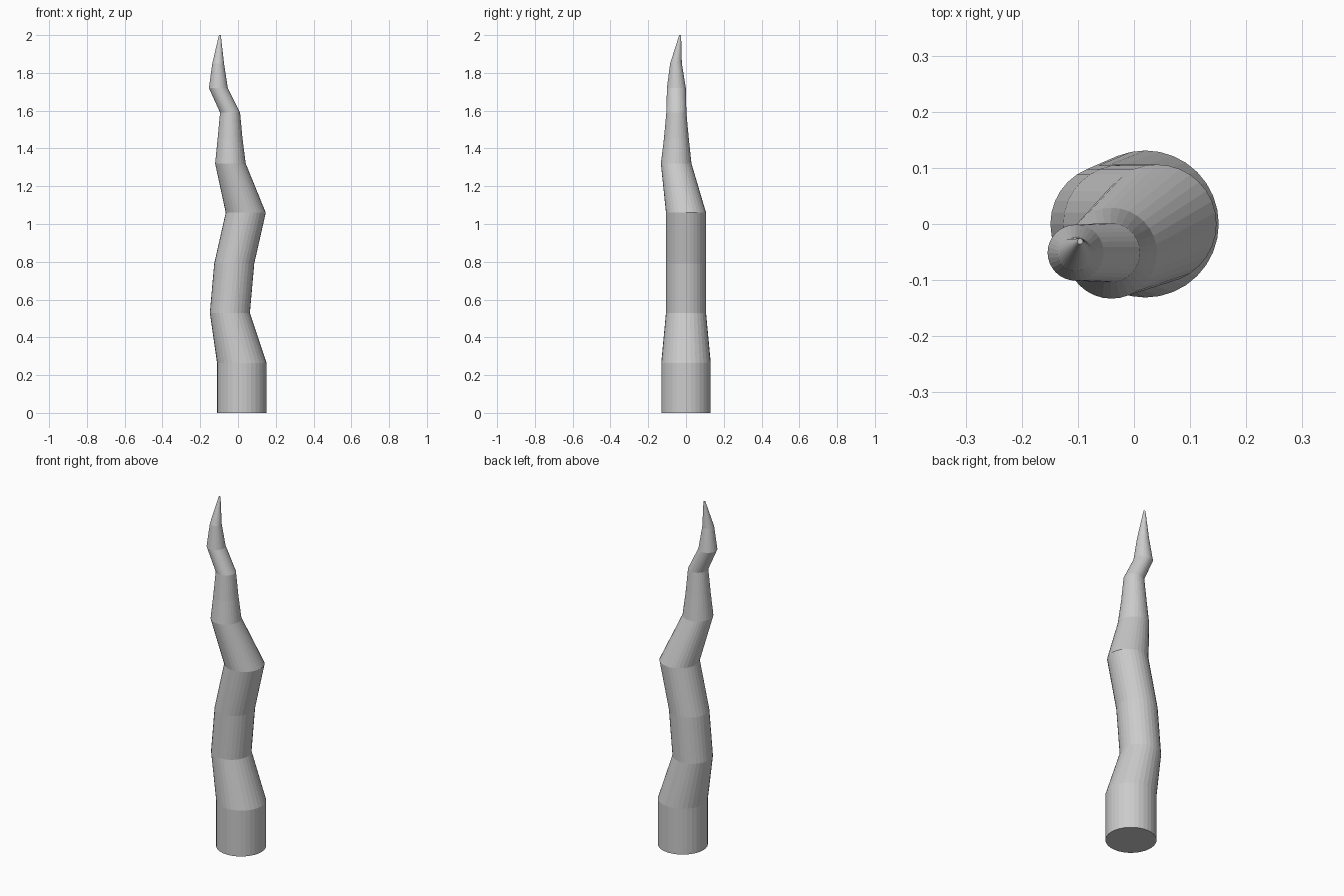
import bpy, bmesh, math

if "Cube" in bpy.data.objects:
    bpy.data.objects.remove(bpy.data.objects["Cube"])

SIDES = 32
# Rings of the twisting horn: centre x, centre y, height, radius
RINGS = [
    (0.020, 0.000, 0.000, 0.131),
    (0.020, 0.000, 0.265, 0.131),
    (-0.043, 0.000, 0.530, 0.106),
    (-0.020, 0.000, 0.790, 0.106),
    (0.041, 0.000, 1.060, 0.106),
    (-0.040, -0.052, 1.320, 0.081),
    (-0.042, -0.051, 1.450, 0.066),
    (-0.042, -0.051, 1.590, 0.053),
    (-0.104, -0.051, 1.720, 0.050),
    (-0.105, -0.053, 1.850, 0.031),
    (-0.096, -0.031, 2.000, 0.005),
]

grey = bpy.data.materials.new("plain grey")
grey.diffuse_color = (0.6, 0.6, 0.6, 1.0)
grey.use_nodes = True
grey.node_tree.nodes["Principled BSDF"].inputs["Base Color"].default_value = grey.diffuse_color

# Stack the level rings and bridge each pair with quads
bm = bmesh.new()
loops = []
for cx, cy, z, r in RINGS:
    loops.append([bm.verts.new((cx + r * math.cos(math.tau * i / SIDES),
                                cy + r * math.sin(math.tau * i / SIDES), z))
                  for i in range(SIDES)])
for low, high in zip(loops, loops[1:]):
    for i in range(SIDES):
        j = (i + 1) % SIDES
        bm.faces.new((low[i], low[j], high[j], high[i]))

# Base and tip caps
bm.faces.new(loops[0][::-1])
bm.faces.new(loops[-1])

mesh = bpy.data.meshes.new("twisted_horn")
bm.to_mesh(mesh)
bm.free()
mesh.materials.append(grey)
horn = bpy.data.objects.new("twisted_horn", mesh)
bpy.context.collection.objects.link(horn)
